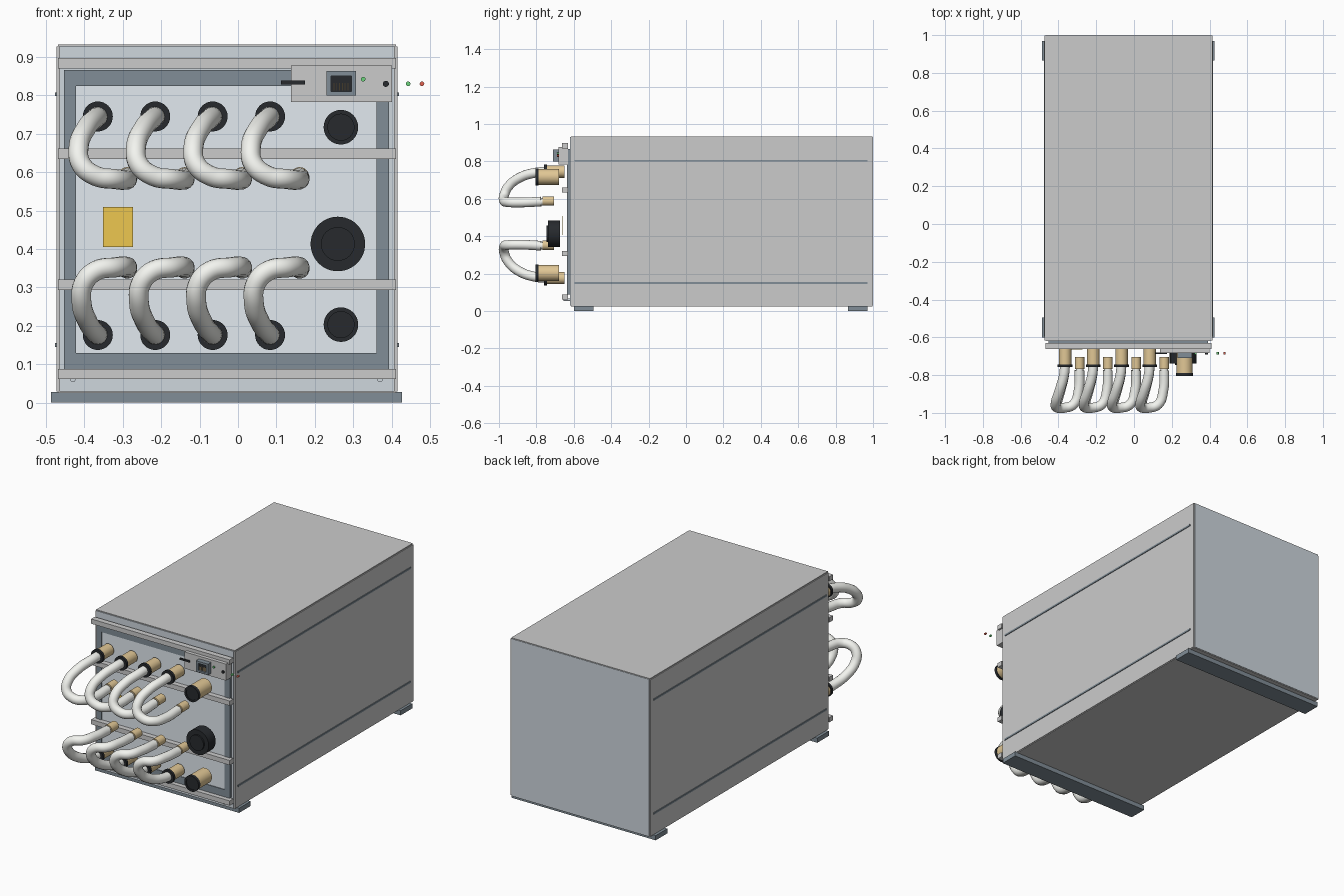
import bpy, bmesh, math
from mathutils import Matrix, Vector

if "Cube" in bpy.data.objects:
    bpy.data.objects.remove(bpy.data.objects["Cube"])


def material(name, rgb):
    m = bpy.data.materials.new(name)
    m.diffuse_color = (*rgb, 1)
    m.use_nodes = True
    m.node_tree.nodes["Principled BSDF"].inputs["Base Color"].default_value = m.diffuse_color
    return m


STEEL = material("blue_steel", (0.62, 0.68, 0.73))
PANEL = material("light_steel", (0.76, 0.82, 0.87))
DARK = material("dark_steel", (0.22, 0.27, 0.31))
BRASS = material("brass", (0.75, 0.57, 0.3))
BLACK = material("black", (0.02, 0.023, 0.027))
WHITE = material("hose_white", (0.9, 0.91, 0.87))
YELLOW = material("label_yellow", (0.85, 0.57, 0.08))
GREEN = material("green", (0.15, 0.65, 0.2))
RED = material("red", (0.75, 0.12, 0.08))


def finish(name, bm, mat, smooth=False):
    me = bpy.data.meshes.new(name)
    bm.to_mesh(me)
    bm.free()
    ob = bpy.data.objects.new(name, me)
    bpy.context.collection.objects.link(ob)
    if mat:
        me.materials.append(mat)
    if smooth:
        bpy.ops.object.select_all(action='DESELECT')
        bpy.context.view_layer.objects.active = ob
        ob.select_set(True)
        bpy.ops.object.shade_smooth_by_angle(angle=math.radians(35))
    return ob


def box(name, x, y, z, mat=None):
    """Box from (min, max) pairs."""
    bm = bmesh.new()
    size = [b - a for a, b in (x, y, z)]
    mid = [(a + b) / 2 for a, b in (x, y, z)]
    bmesh.ops.create_cube(bm, size=1, matrix=Matrix.Translation(mid) @ Matrix.Diagonal((*size, 1)))
    return finish(name, bm, mat)


def rod(name, x, z, r, y0, y1, mat, sides=32):
    """Cylinder along y."""
    bm = bmesh.new()
    mtx = Matrix.Translation((x, (y0 + y1) / 2, z)) @ Matrix.Rotation(math.pi / 2, 4, 'X')
    bmesh.ops.create_cone(bm, cap_ends=True, segments=sides, radius1=r, radius2=r,
                          depth=abs(y1 - y0), matrix=mtx)
    return finish(name, bm, mat, True)


def ring(name, x, z, r_out, r_in, y0, y1, mat):
    """Round collar with an open bore along y."""
    prof = [(r_out, y0), (r_out, y1), (r_in, y1), (r_in, y0)]
    bm = bmesh.new()
    vs = [bm.verts.new((x + r, y, z)) for r, y in prof]
    es = [bm.edges.new((vs[i], vs[(i + 1) % 4])) for i in range(4)]
    bmesh.ops.spin(bm, geom=vs + es, cent=(x, 0, z), axis=(0, 1, 0), angle=2 * math.pi, steps=32)
    bmesh.ops.remove_doubles(bm, verts=bm.verts, dist=1e-5)
    bmesh.ops.recalc_face_normals(bm, faces=bm.faces)
    return finish(name, bm, mat, True)


def hose(name, pts, r):
    cu = bpy.data.curves.new(name, 'CURVE')
    cu.dimensions = '3D'
    cu.bevel_depth, cu.bevel_resolution, cu.use_fill_caps = r, 6, True
    sp = cu.splines.new('BEZIER')
    sp.resolution_u = 6
    sp.bezier_points.add(len(pts) - 1)
    for bp, p in zip(sp.bezier_points, pts):
        bp.co = p
        bp.handle_left_type = bp.handle_right_type = 'AUTO'
    ob = bpy.data.objects.new(name, cu)
    bpy.context.collection.objects.link(ob)
    cu.materials.append(WHITE)
    bpy.ops.object.select_all(action='DESELECT')
    bpy.context.view_layer.objects.active = ob
    ob.select_set(True)
    bpy.ops.object.convert(target='MESH')
    bpy.ops.object.shade_smooth_by_angle(angle=math.radians(50))


# Cabinet core and the plain sheet panels around it
X0, X1, YF, YB, Z0, Z1 = -0.469, 0.411, -0.62, 1.0, 0.025, 0.933
box("cabinet_core", (X0 + .004, X1 - .004), (YF, YB), (Z0 + .004, Z1 - .004), STEEL)
box("top_sheet", (X0, X1), (YF + .004, YB - .003), (Z1 - .006, Z1))
box("bottom_sheet", (X0, X1), (YF + .004, YB - .003), (Z0, Z0 + .006))
for side, xa, xb in (("left", X0 - .004, X0 + .005), ("right", X1 - .005, X1 + .004)):
    box(side + "_sheet", (xa, xb), (YF + .004, YB - .003), (Z0 + .004, Z1 - .006))
    for z in (0.15, 0.803):
        box(side + "_trim_strip", (xa - .004, xb + .004), (-0.595, 0.97), (z - .005, z + .005), DARK)

# Feet across the width
for y in (-0.6, 0.865):
    box("foot_bar", (-0.487, 0.427), (y, y + .105), (0, .027), DARK)

# Front panel: dark surround and light plate
for n, x, z in (("left", (-.453, -.422), (.087, .866)), ("right", (.36, .393), (.087, .866)),
                ("bottom", (-.422, .36), (.087, .129)), ("top", (-.422, .36), (.824, .866))):
    box("panel_frame_" + n, x, (-0.636, YF), z, DARK)
box("front_plate", (-.422, .36), (-0.632, YF), (.129, .824), PANEL)
for z in (.061, .293, .634, .87):
    box("front_rail", (X0, X1), (-0.662, -0.63), (z, z + .027))
for x in (-.43, .37):
    rod("rail_screw", x, .06, .007, -.655, -.62, STEEL, 16)

# Hose ports, hoses and their end fittings (offsets from each port)
PATH = [(0, -.745, 0), (-.006, -.80, .005), (-.03, -.885, .03), (-.05, -.95, .08),
        (-.043, -.972, .125), (-.005, -.973, .155), (.045, -.955, .163),
        (.072, -.88, .165), (.077, -.775, .16)]
for zp, d, k, kx in ((.745, -1, 1, 1), (.176, 1, 1.08, .85)):
    row = "upper" if d < 0 else "lower"
    for i in range(4):
        x = -.365 + .1495 * i
        rod(row + "_hose_port", x, zp, .033, -.65, -.745, BRASS)
        ring(row + "_hose_collar", x, zp, .039, .024, -.758, -.743, BLACK)
        hose(row + "_hose", [(x + a * (kx if a < 0 else 1), y, zp + d * k * c) for a, y, c in PATH], .026)
        rod(row + "_hose_end", x + .077, zp + d * k * .16, .02, -.76, -.785, WHITE)
        rod(row + "_end_fitting", x + .077, zp + d * k * .16 + .003, .025, -.705, -.768, BRASS)

# Large capped ports on the right
for z in (.717, .203):
    rod("large_port", .268, z, .043, -.68, -.79, BRASS)
    ring("large_port_rim", .268, z, .045, .034, -.805, -.788, BLACK)
    rod("large_port_cap", .268, z, .035, -.788, -.801, BLACK)

# Round knob
rod("knob", .26, .413, .071, -.675, -.738, BLACK, 48)
rod("knob_boss", .26, .413, .044, -.73, -.747, BLACK, 40)

# Label plate
box("label_plate", (-.352, -.273), (-.664, -.66), (.405, .509), YELLOW)

# Control module with socket, slot and indicators
box("control_module", (.138, .401), (-.682, -.63), (.783, .878))
box("module_slot", (.112, .174), (-.688, -.68), (.828, .838), BLACK)
for n, x, z in (("left", (.23, .242), (.80, .863)), ("right", (.295, .307), (.80, .863)),
                ("bottom", (.242, .295), (.80, .81)), ("top", (.242, .295), (.851, .863))):
    box("socket_wall_" + n, x, (-.71, -.68), z, DARK)
box("socket_recess", (.242, .295), (-.70, -.68), (.81, .851), BLACK)
for i in range(6):
    x = .250 + i * .0072
    box("socket_pin", (x - .0012, x + .0012), (-.704, -.699), (.812, .832), BRASS)
for n, x, z, r, m in (("status_light", .326, .842, .006, GREEN), ("button", .385, .83, .008, BLACK),
                      ("green_light", .443, .83, .006, GREEN), ("red_light", .479, .83, .006, RED)):
    rod(n, x, z, r, -.678, -.69, m, 16)
